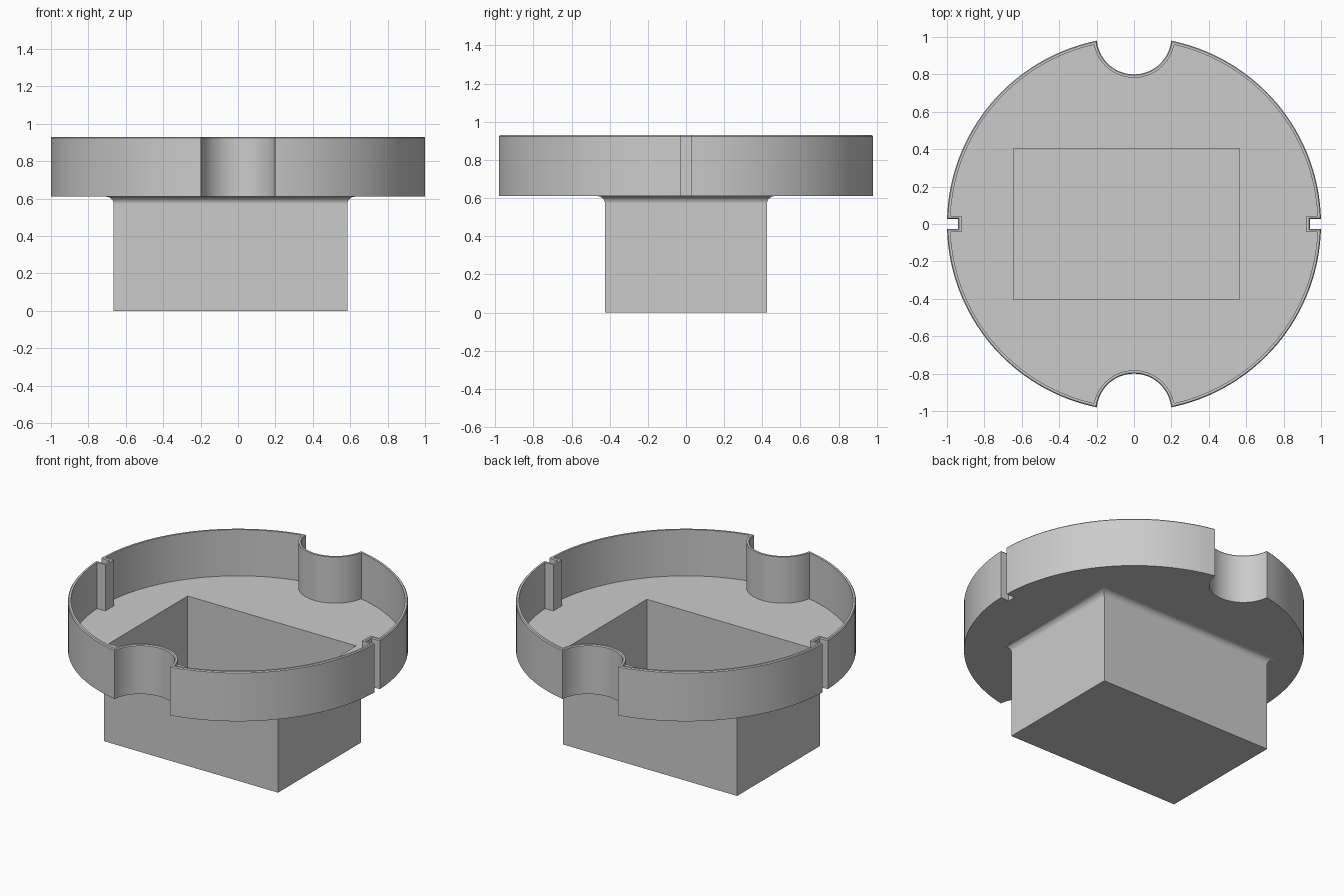
import bpy, bmesh
from math import sin, cos, atan2, sqrt, pi, radians

if "Cube" in bpy.data.objects:
    bpy.data.objects.remove(bpy.data.objects["Cube"])

WALL = 0.018
TRAY_BOTTOM, FLOOR, RIM = 0.61, 0.63, 0.93
NOTCH, SLOT_HALF, SLOT_X = 0.2, 0.026, 0.94
FILLET = 0.04


def tray_outline(inset):
    """Round outline with two finger notches and two key slots, moved inwards."""
    r, n, w = 1 - inset, NOTCH + inset, SLOT_HALF + inset
    corner_y = (r * r + 1 - n * n) / 2
    corner_x = sqrt(r * r - corner_y ** 2)
    quarter = [(SLOT_X - inset, w)]
    a, b = atan2(w, sqrt(r * r - w * w)), atan2(corner_y, corner_x)
    for i in range(33):
        t = a + (b - a) * i / 32
        quarter.append((r * cos(t), r * sin(t)))
    a = atan2(corner_y - 1, corner_x)
    for i in range(1, 13):
        t = a + (-pi / 2 - a) * i / 12
        quarter.append((n * cos(t), 1 + n * sin(t)))
    # Mirror the quarter to a half, then the half to the full loop
    half = quarter + [(-x, y) for x, y in reversed(quarter[:-1])]
    return half + [(x, -y) for x, y in reversed(half)]


def box_outline(grow):
    """Rectangle of the box cavity, grown outwards."""
    x0, x1, y = -0.645 - grow, 0.565 + grow, 0.405 + grow
    return [(x0, -y), (x1, -y), (x1, y), (x0, y)]


bm = bmesh.new()


def loop(points, z):
    return [bm.verts.new((x, y, z)) for x, y in points]


def skin(loops):
    """Join neighbouring loops with quads."""
    for a, b in zip(loops, loops[1:]):
        for i in range(len(a)):
            j = (i + 1) % len(a)
            bm.faces.new((a[i], a[j], b[j], b[i]))


def plate(outer, hole):
    """Flat face between an outline and a rectangular hole."""
    edges = [bm.edges.get((l[i - 1], l[i])) for l in (outer, hole) for i in range(len(l))]
    bmesh.ops.triangle_fill(bm, use_beauty=True, use_dissolve=False, edges=edges)


# Tray wall with a slightly softened rim
wall = [loop(tray_outline(d), z) for d, z in (
    (0, TRAY_BOTTOM), (0, RIM - 0.006), (0.005, RIM), (WALL, RIM), (WALL, FLOOR))]
skin(wall)

# Box outside, flaring into the tray underside
outside = []
for i in range(9):
    t = pi / 2 * i / 8
    outside.append(loop(box_outline(0.02 + FILLET * (1 - sin(t))),
                        TRAY_BOTTOM - FILLET * (1 - cos(t))))
outside.append(loop(box_outline(0.02), 0))
skin(outside)
bm.faces.new(outside[-1])

# Box cavity
inside = [loop(box_outline(0), FLOOR), loop(box_outline(0), 0.02)]
skin(inside)
bm.faces.new(inside[-1])

# Tray floor and underside
plate(wall[0], outside[0])
plate(wall[-1], inside[0])
bmesh.ops.recalc_face_normals(bm, faces=bm.faces[:])

mesh = bpy.data.meshes.new("tray_with_box")
bm.to_mesh(mesh)
bm.free()
tray = bpy.data.objects.new("tray_with_box", mesh)
bpy.context.collection.objects.link(tray)

# Plain grey material
grey = bpy.data.materials.new("light grey")
grey.use_nodes = True
colour = (0.6, 0.6, 0.6, 1)
grey.diffuse_color = colour
grey.node_tree.nodes["Principled BSDF"].inputs["Base Color"].default_value = colour
mesh.materials.append(grey)

# Smooth curves, crisp corners
bpy.ops.object.select_all(action="DESELECT")
tray.select_set(True)
bpy.context.view_layer.objects.active = tray
bpy.ops.object.shade_smooth_by_angle(angle=radians(30))
weighted = tray.modifiers.new("flat_faces_stay_flat", "WEIGHTED_NORMAL")
weighted.keep_sharp = True
